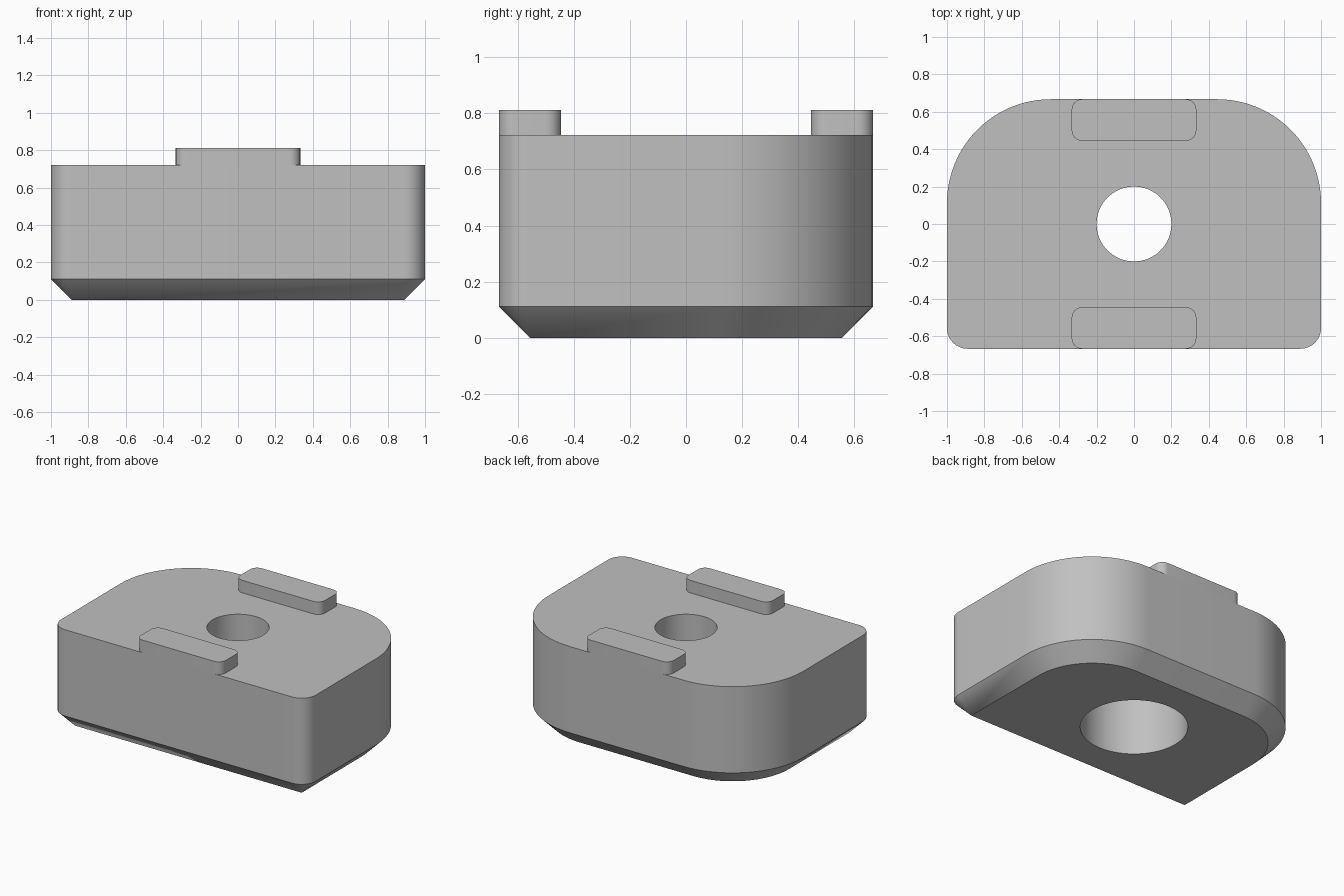
import bpy
import bmesh
from math import sin, cos, pi, radians

if "Cube" in bpy.data.objects:
    bpy.data.objects.remove(bpy.data.objects["Cube"])

HALF_X, HALF_Y, TOP, CHAMFER = 1.0, 0.667, 0.722, 0.111
BACK_R, FRONT_R = 0.555, 0.111
TAB_X, TAB_DEPTH, TAB_TOP, TAB_R = 0.333, 0.222, 0.811, 0.055
HOLE_R, BORE_R, BORE_TOP = 0.2, 0.344, 0.444

grey = bpy.data.materials.new("grey plastic")
grey.use_nodes = True
grey.diffuse_color = (0.53, 0.53, 0.53, 1)
grey.node_tree.nodes["Principled BSDF"].inputs["Base Color"].default_value = grey.diffuse_color


def rounded_outline(hx, hy, back_r, front_r, steps=24):
    """Counter-clockwise rounded rectangle, starting at the back left corner."""
    points = []
    corners = [(1, 1, back_r), (-1, 1, back_r), (-1, -1, front_r), (1, -1, front_r)]
    for i, (sx, sy, r) in enumerate(corners):
        for k in range(steps + 1):
            a = (i + k / steps) * pi / 2
            points.append((sx * (hx - r) + r * cos(a), sy * (hy - r) + r * sin(a)))
    return points


def circle(r, count=96):
    return [(r * cos(2 * pi * k / count), r * sin(2 * pi * k / count)) for k in range(count)]


def loft(name, sections, y=0.0):
    """Closed solid through (outline, height) sections, listed from the bottom up."""
    bm = bmesh.new()
    rings = [[bm.verts.new((px, py, z)) for px, py in outline] for outline, z in sections]
    bm.faces.new(rings[0][::-1])
    bm.faces.new(rings[-1])
    for low, high in zip(rings, rings[1:]):
        for i in range(len(low)):
            j = (i + 1) % len(low)
            bm.faces.new((low[i], low[j], high[j], high[i]))
    # Collapsed corner points become single vertices
    bmesh.ops.remove_doubles(bm, verts=bm.verts, dist=1e-5)
    bmesh.ops.recalc_face_normals(bm, faces=bm.faces)
    mesh = bpy.data.meshes.new(name)
    bm.to_mesh(mesh)
    bm.free()
    mesh.materials.append(grey)
    obj = bpy.data.objects.new(name, mesh)
    obj.location.y = y
    bpy.context.collection.objects.link(obj)
    return obj


def activate(obj):
    bpy.ops.object.select_all(action='DESELECT')
    obj.select_set(True)
    bpy.context.view_layer.objects.active = obj


def smooth(obj):
    activate(obj)
    bpy.ops.object.shade_smooth_by_angle(angle=radians(25))


# Body with wide back corners and a chamfered underside
wall = rounded_outline(HALF_X, HALF_Y, BACK_R, FRONT_R)
foot = rounded_outline(HALF_X - CHAMFER, HALF_Y - CHAMFER, BACK_R - CHAMFER, FRONT_R - CHAMFER)
body = loft("body", [(foot, 0), (wall, CHAMFER), (wall, TOP)])

# Stepped screw hole, wide below and narrow above
cutter = loft("hole_cutter", [(circle(BORE_R), -0.1), (circle(BORE_R), BORE_TOP),
                              (circle(HOLE_R), BORE_TOP), (circle(HOLE_R), TOP + 0.1)])
cut = body.modifiers.new("screw hole", 'BOOLEAN')
cut.operation = 'DIFFERENCE'
cut.solver = 'EXACT'
cut.object = cutter
activate(body)
bpy.ops.object.modifier_apply(modifier=cut.name)
bpy.data.objects.remove(cutter)
smooth(body)

# Raised tabs flush with the front and back walls
tab = rounded_outline(TAB_X, TAB_DEPTH / 2, TAB_R, TAB_R, 10)
for name, side in (("front_tab", -1), ("back_tab", 1)):
    smooth(loft(name, [(tab, TOP), (tab, TAB_TOP)], side * (HALF_Y - TAB_DEPTH / 2)))
